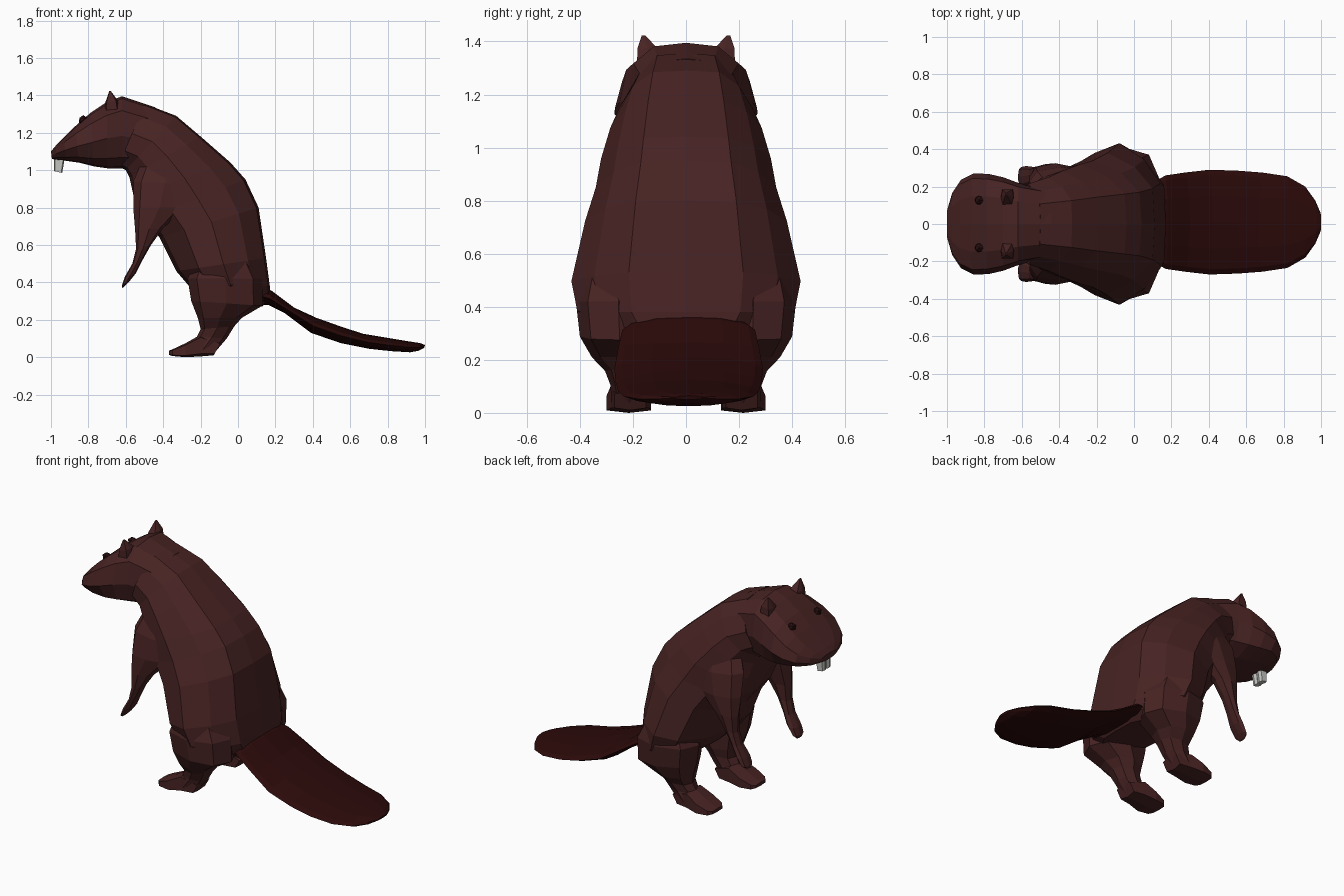
import bpy, bmesh, math
from mathutils import Vector


def material(name, rgb):
    m = bpy.data.materials.new(name)
    m.diffuse_color = (*rgb, 1)
    return m


FUR = material("brown fur", (0.064, 0.0165, 0.0165))
TAIL = material("dark red tail", (0.025, 0.003, 0.003))
EYE = material("dark eye", (0.022, 0.005, 0.005))
TOOTH = material("grey white tooth", (0.55, 0.55, 0.53))

# Half cross-sections (u along the ring's long axis, v across), mirrored into closed rings
BODY = [(1, 0), (.96, .5), (.6, .8), (.05, 1), (-.5, .88), (-.92, .48), (-1, 0)]
HEAD = [(1, 0), (.93, .55), (.6, .9), (-.1, 1), (-.7, .84), (-.95, .42), (-1, 0)]
LIMB = [(1, 0), (.75, .8), (-.75, .8), (-1, 0)]
ROUND = [(1, 0), (.75, .72), (0, 1), (-.75, .72), (-1, 0)]
FLAT = [(1, 0), (.85, .5), (.35, .9), (-.1, 1), (-.6, .8), (-.95, .4), (-1, 0)]


def make_object(name, bm, mat):
    bmesh.ops.recalc_face_normals(bm, faces=bm.faces)
    mesh = bpy.data.meshes.new(name)
    bm.to_mesh(mesh)
    bm.free()
    mesh.materials.append(mat)
    ob = bpy.data.objects.new(name, mesh)
    bpy.context.collection.objects.link(ob)
    return ob


def loft(name, section, rings, mat, side=1):
    """Each ring: (xa, za) to (xb, zb) in profile, half width, centre y."""
    bm = bmesh.new()
    outline = section + [(u, -v) for u, v in section[-2:0:-1]]
    loops = []
    for xa, za, xb, zb, w, yc in rings:
        a, b = Vector((xa, yc * side, za)), Vector((xb, yc * side, zb))
        mid, half = (a + b) / 2, (a - b) / 2
        loops.append([bm.verts.new(mid + half * u + Vector((0, v * w, 0))) for u, v in outline])
    n = len(outline)
    for p, q in zip(loops, loops[1:]):
        for i in range(n):
            j = (i + 1) % n
            bm.faces.new((p[i], p[j], q[j], q[i]))
    bm.faces.new(loops[0])
    bm.faces.new(loops[-1])
    return make_object(name, bm, mat)


# Torso, from rump to neck
loft("torso", BODY, [
    (.13, .27, -.10, .29, .24, 0),
    (.17, .31, -.22, .34, .34, 0),
    (.17, .38, -.27, .39, .41, 0),
    (.15, .53, -.33, .46, .432, 0),
    (.11, .80, -.42, .64, .38, 0),
    (.04, .95, -.50, .74, .34, 0),
    (-.04, 1.04, -.56, .87, .32, 0),
    (-.20, 1.18, -.58, .96, .285, 0),
    (-.33, 1.29, -.60, 1.0, .25, 0),
    (-.50, 1.355, -.64, 1.02, .215, 0)], FUR)

# Head, from neck to blunt nose
loft("head", HEAD, [
    (-.44, 1.335, -.56, 1.02, .19, 0),
    (-.62, 1.395, -.62, 1.01, .22, 0),
    (-.70, 1.365, -.70, 1.01, .25, 0),
    (-.79, 1.305, -.77, 1.02, .268, 0),
    (-.87, 1.235, -.85, 1.04, .27, 0),
    (-.93, 1.175, -.92, 1.05, .237, 0),
    (-.975, 1.13, -.97, 1.055, .165, 0),
    (-1.0, 1.10, -.995, 1.06, .08, 0)], FUR)

# Flat paddle tail
loft("tail", FLAT, [
    (.14, .375, .13, .28, .23, .01),
    (.18, .355, .16, .28, .25, .01),
    (.30, .265, .25, .235, .265, .01),
    (.42, .21, .39, .13, .28, .01),
    (.56, .16, .55, .075, .275, .01),
    (.67, .125, .70, .045, .265, .01),
    (.82, .10, .82, .032, .245, .01),
    (.91, .085, .92, .026, .19, .01),
    (.975, .075, .965, .034, .115, .01),
    (1.0, .065, .995, .05, .05, .01)], TAIL)

for side, label in ((1, "left"), (-1, "right")):
    # Arm blending out of the shoulder, ending in a flat paw
    loft(label + "_arm", ROUND, [
        (-.24, 1.06, -.50, 1.08, .06, .18),
        (-.22, .92, -.56, .94, .08, .225),
        (-.28, .80, -.56, .80, .075, .25),
        (-.40, .69, -.55, .68, .055, .265),
        (-.465, .60, -.545, .58, .045, .265),
        (-.51, .52, -.565, .50, .045, .26),
        (-.545, .45, -.605, .43, .055, .255),
        (-.585, .40, -.62, .385, .05, .255),
        (-.61, .375, -.62, .37, .025, .25)], FUR, side)
    # Thigh emerging from the flank, down to the ankle
    loft(label + "_leg", ROUND, [
        (.06, .55, -.22, .52, .12, .26),
        (.13, .42, -.27, .42, .16, .255),
        (.13, .275, -.25, .30, .15, .25),
        (.02, .21, -.215, .21, .12, .235),
        (-.02, .165, -.20, .15, .085, .22),
        (-.06, .10, -.22, .11, .07, .215),
        (-.12, .03, -.27, .03, .065, .215)], FUR, side)
    # Foot pointing forward
    loft(label + "_foot", LIMB, [
        (-.09, .08, -.13, .01, .075, .21),
        (-.20, .12, -.20, .004, .09, .21),
        (-.28, .075, -.28, .0, .105, .215),
        (-.35, .042, -.35, .006, .09, .215),
        (-.37, .034, -.37, .012, .06, .215)], FUR, side)
    # Small pointed ear
    loft(label + "_ear", LIMB, [
        (-.635, 1.32, -.715, 1.31, .055, .14),
        (-.645, 1.375, -.71, 1.36, .048, .145),
        (-.68, 1.423, -.688, 1.423, .008, .16)], FUR, side)
    # Eye
    bm = bmesh.new()
    bmesh.ops.create_icosphere(bm, subdivisions=1, radius=.026)
    bmesh.ops.translate(bm, verts=bm.verts, vec=(-.828, .127 * side, 1.268))
    make_object(label + "_eye", bm, EYE)
    # Front tooth
    loft(label + "_tooth", LIMB, [
        (-.925, 1.07, -.985, 1.07, .026, .021),
        (-.94, .985, -.985, .995, .024, .021)], TOOTH, side)
